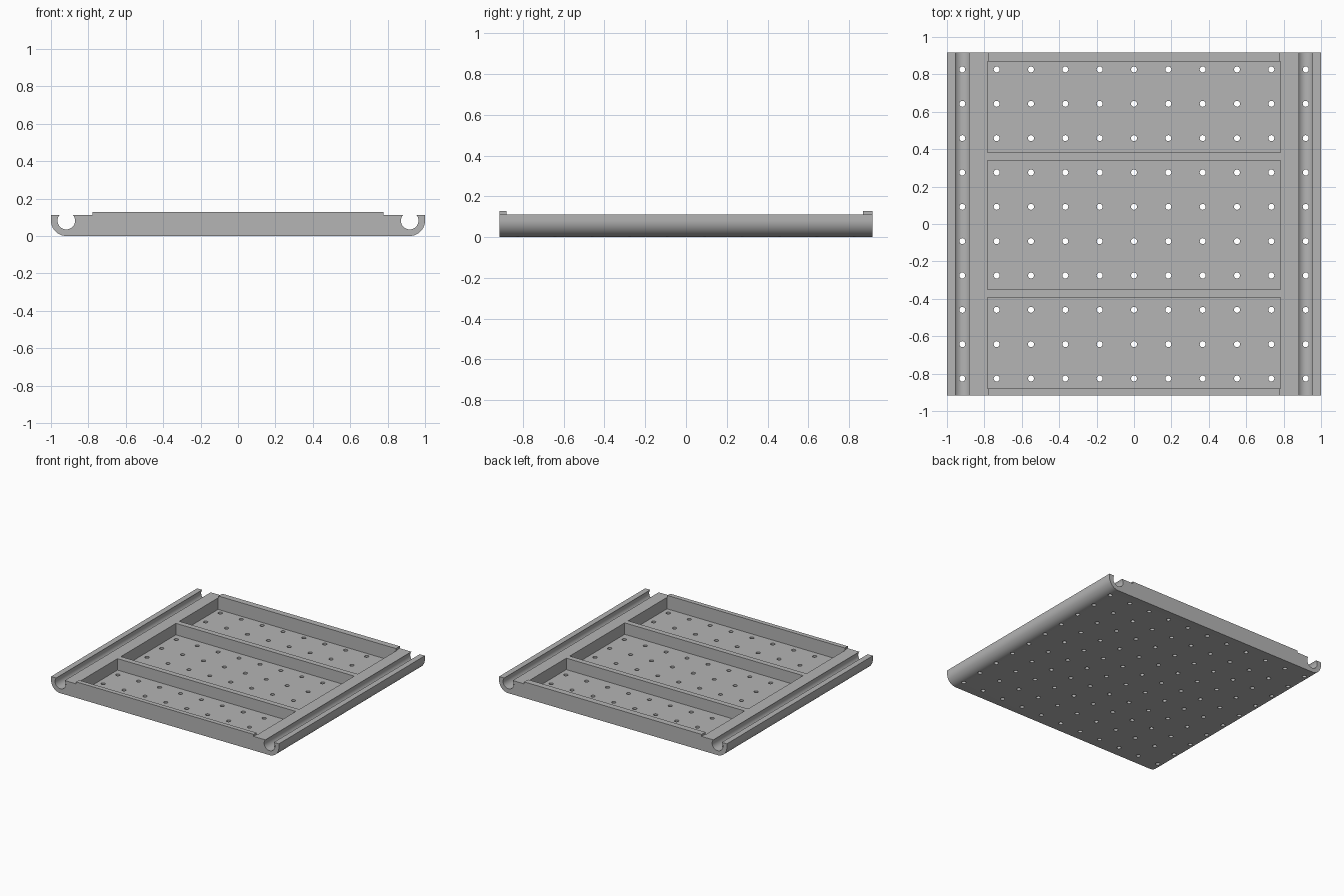
import bpy, bmesh, math
from mathutils import Matrix

if "Cube" in bpy.data.objects:
    bpy.data.objects.remove(bpy.data.objects["Cube"])

HALF_Y = 0.916       # half depth of the tray
TOP = 0.111          # height of the main slab
LIP_TOP = 0.127      # height of the end lips
FLOOR = 0.02         # pocket floor height
GX, GZ, GR = 0.918, 0.082, 0.047   # groove centre and radius
PITCH = 0.1836       # hole spacing

grey = bpy.data.materials.new("light grey")
grey.diffuse_color = (0.46, 0.46, 0.46, 1)
grey.use_nodes = True
grey.node_tree.nodes["Principled BSDF"].inputs["Base Color"].default_value = grey.diffuse_color


def add_object(name, bm):
    bmesh.ops.recalc_face_normals(bm, faces=bm.faces[:])
    me = bpy.data.meshes.new(name)
    bm.to_mesh(me)
    bm.free()
    ob = bpy.data.objects.new(name, me)
    bpy.context.collection.objects.link(ob)
    me.materials.append(grey)
    return ob


def add_box(bm, x0, x1, y0, y1, z0, z1):
    m = Matrix.Translation(((x0 + x1) / 2, (y0 + y1) / 2, (z0 + z1) / 2)) \
        @ Matrix.Diagonal((x1 - x0, y1 - y0, z1 - z0, 1))
    bmesh.ops.create_cube(bm, size=1, matrix=m)


def arc(cx, cz, r, a0, a1, n):
    return [(cx + r * math.cos(a0 + (a1 - a0) * i / n),
             cz + r * math.sin(a0 + (a1 - a0) * i / n)) for i in range(n + 1)]


# Right half of the section: rounded bottom corner, then the open round groove
open_angle = math.asin((TOP - GZ) / GR)
half = arc(GX, GZ, 0.082, -math.pi / 2, 0, 14)
half += [(1.0, TOP)]
half += arc(GX, GZ, GR, open_angle, -math.pi - open_angle, 30)
profile = half + [(-x, z) for x, z in reversed(half)]

# Slab extruded front to back
bm = bmesh.new()
face = bm.faces.new([bm.verts.new((x, -HALF_Y, z)) for x, z in profile])
ext = bmesh.ops.extrude_face_region(bm, geom=[face])
bmesh.ops.translate(bm, vec=(0, 2 * HALF_Y, 0),
                    verts=[v for v in ext["geom"] if isinstance(v, bmesh.types.BMVert)])
tray = add_object("tray", bm)

# Raised lips along the front and back edges
for name, y0, y1 in (("front_lip", -HALF_Y, -0.88), ("back_lip", 0.868, HALF_Y)):
    bm = bmesh.new()
    add_box(bm, -0.779, 0.779, y0, y1, TOP, LIP_TOP)
    add_object(name, bm)

# Cutter for the three pockets
bm = bmesh.new()
for y0, y1 in ((-0.88, -0.393), (-0.35, 0.34), (0.383, 0.868)):
    add_box(bm, -0.783, 0.783, y0, y1, FLOOR, 0.3)
pockets = add_object("pocket_cutter", bm)

# Cutter for the grid of drain holes
bm = bmesh.new()
for i in range(11):
    for j in range(10):
        bmesh.ops.create_cone(
            bm, cap_ends=True, segments=16, radius1=0.016, radius2=0.016, depth=0.4,
            matrix=Matrix.Translation(((i - 5) * PITCH, (j - 4.5) * PITCH, 0.1)))
holes = add_object("hole_cutter", bm)

bpy.context.view_layer.objects.active = tray
tray.select_set(True)
for cutter in (pockets, holes):
    mod = tray.modifiers.new(cutter.name, "BOOLEAN")
    mod.operation = "DIFFERENCE"
    mod.solver = "EXACT"
    mod.object = cutter
    bpy.ops.object.modifier_apply(modifier=mod.name)
    bpy.data.objects.remove(cutter)

bpy.ops.object.shade_smooth_by_angle(angle=math.radians(30))
